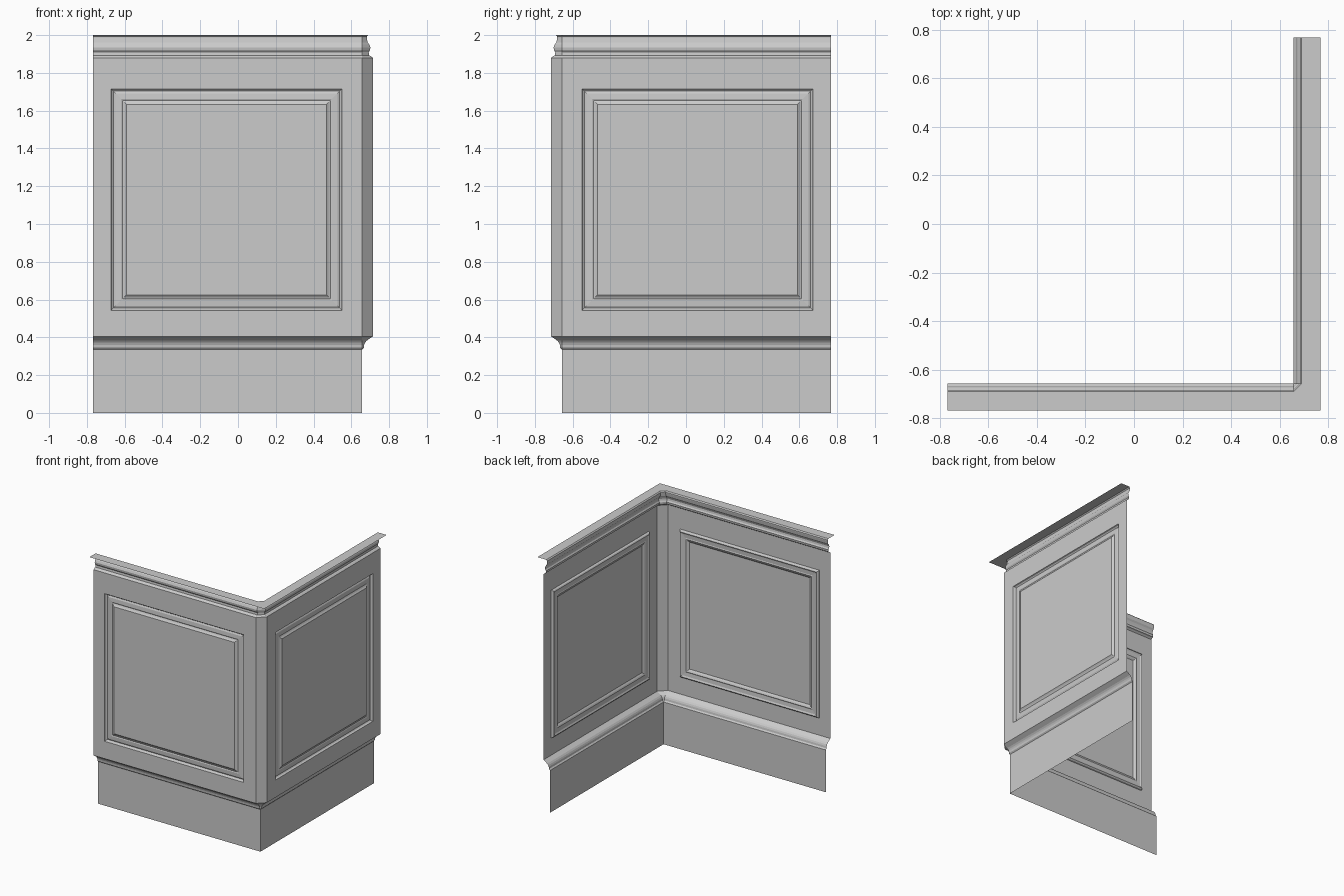
import bpy, bmesh

if "Cube" in bpy.data.objects:
    bpy.data.objects.remove(bpy.data.objects["Cube"])

END = 0.768      # far end of each wall and back edge of the top ledge
CORNER = 0.657   # where the corner chamfer starts
WALL = 0.714     # depth of the flat panelling
Z0, Z1 = 0.405, 1.88


def finish(bm, name):
    bmesh.ops.remove_doubles(bm, verts=bm.verts, dist=1e-5)
    mesh = bpy.data.meshes.new(name)
    bm.to_mesh(mesh)
    bm.free()
    ob = bpy.data.objects.new(name, mesh)
    bpy.context.collection.objects.link(ob)
    return ob


def corner_path(d, z):
    """Plan of the L at depth d, chamfered in the corner (sharp at the ledge)."""
    s = d if d >= END else CORNER
    return [(-END, -d, z), (s, -d, z), (d, -s, z), (d, END, z)]


def sweep(name, profile, columns=(0, 1, 2)):
    """Run a (depth, height) profile round the corner, facing the room."""
    bm = bmesh.new()
    rows = [[bm.verts.new(p) for p in corner_path(d, z)] for d, z in profile]
    for a, b in zip(rows, rows[1:]):
        for j in columns:
            bm.faces.new((a[j], b[j], b[j + 1], a[j + 1]))
    return finish(bm, name)


def panel(name, side):
    """Flat wall with a raised picture-frame moulding."""
    bm = bmesh.new()

    def loop(u0, u1, z0, z1, raise_):
        d = WALL - raise_
        pts = [(u0, z0), (u1, z0), (u1, z1), (u0, z1)]
        if side == "front":
            return [bm.verts.new((u, -d, z)) for u, z in pts]
        return [bm.verts.new((d, -u, z)) for u, z in pts]

    # moulding section: inset from the frame's outer edge, height off the wall
    section = [(0, 0), (0.004, 0.012), (0.012, 0.018), (0.024, 0.012),
               (0.052, 0.010), (0.060, 0.013), (0.071, 0.008), (0.082, 0)]
    loops = [loop(-END, CORNER, Z0, Z1, 0)]
    loops += [loop(-0.672 + i, 0.55 - i, 0.543 + i, 1.715 - i, r) for i, r in section]

    def face(vs):
        bm.faces.new(vs[::-1] if side == "front" else vs)

    for a, b in zip(loops, loops[1:]):
        for k in range(4):
            n = (k + 1) % 4
            face([a[k], a[n], b[n], b[k]])
    face(loops[-1])
    return finish(bm, name)


# skirting board with its moulded top
sweep("skirting_board", [(CORNER, 0), (CORNER, 0.335), (0.666, 0.345), (0.668, 0.36),
                         (0.673, 0.372), (0.682, 0.383), (WALL, Z0)])

# two framed wall panels and the chamfered strip between them
panel("front_wall_panel", "front")
panel("right_wall_panel", "right")
sweep("corner_strip", [(WALL, Z0), (WALL, Z1)], columns=(1,))

# top rail with a flat ledge back to the wall
sweep("top_rail", [(WALL, Z1), (0.703, 1.889), (0.694, 1.893), (0.692, 1.91),
                   (0.699, 1.921), (0.701, 1.935), (0.695, 1.95), (0.686, 1.962),
                   (0.682, 1.985), (0.682, 1.992), (0.69, 2.0), (END, 2.0)])
